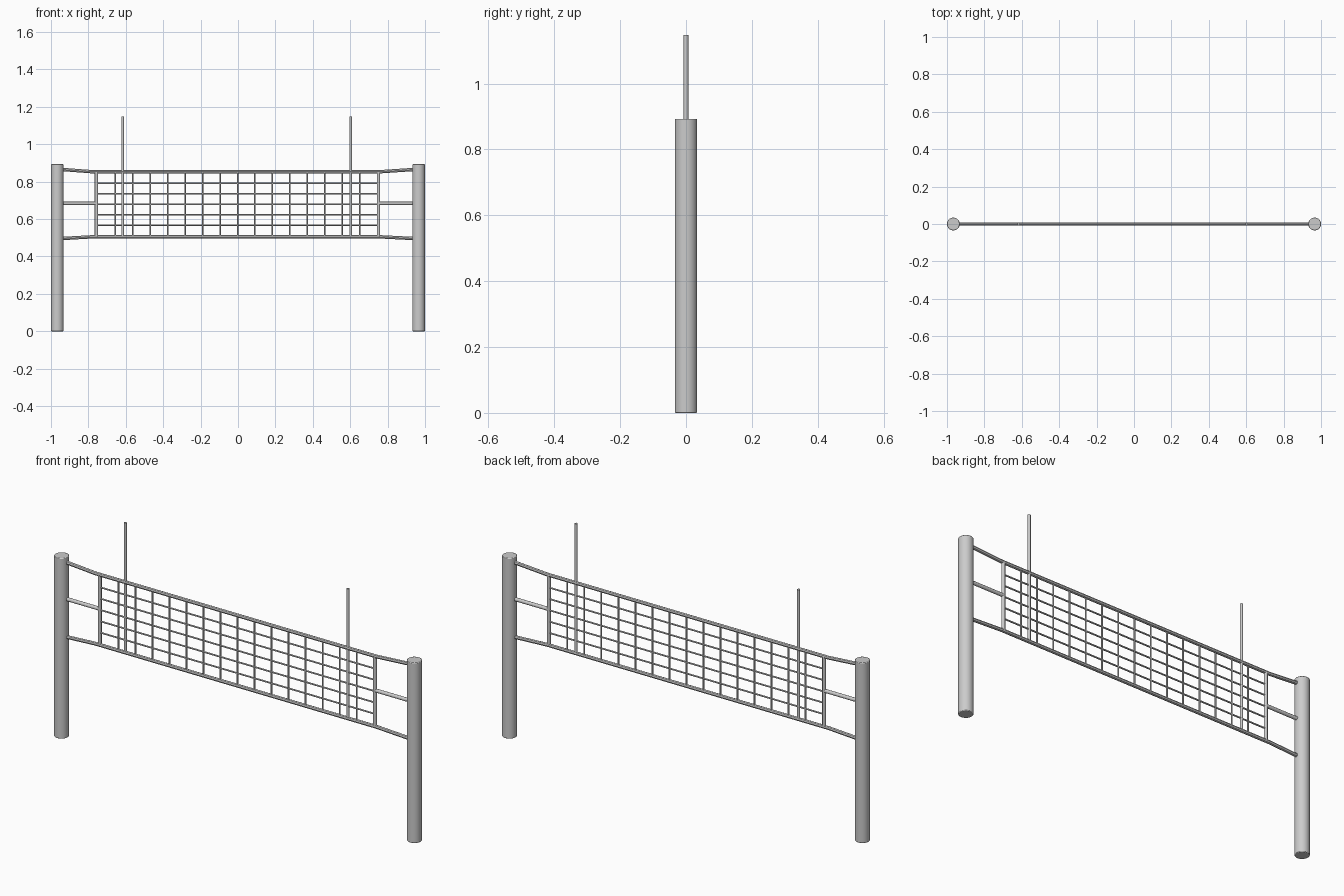
import bpy
from mathutils import Vector

cube = bpy.data.objects.get("Cube")
if cube:
    bpy.data.objects.remove(cube, do_unlink=True)

grey = bpy.data.materials.new("grey_metal")
grey.use_nodes = True
colour = (0.6, 0.6, 0.6, 1)
grey.diffuse_color = colour
grey.node_tree.nodes["Principled BSDF"].inputs["Base Color"].default_value = colour


def finish(obj, name):
    obj.name = name
    obj.data.materials.append(grey)
    bpy.ops.object.shade_smooth_by_angle(angle=0.7)
    return obj


def rod(name, start, end, radius, sides=12):
    """Straight round bar between two (x, z) points in the net plane."""
    a, b = (Vector((p[0], 0, p[1])) for p in (start, end))
    bpy.ops.mesh.primitive_cylinder_add(vertices=sides, radius=radius,
                                        depth=(b - a).length, location=(a + b) / 2)
    obj = bpy.context.object
    obj.rotation_euler = (b - a).to_track_quat('Z', 'Y').to_euler()
    return finish(obj, name)


def tube(name, points, radius):
    """Bent round rope through (x, z) points, converted to a mesh."""
    curve = bpy.data.curves.new(name, 'CURVE')
    curve.dimensions = '3D'
    curve.bevel_depth = radius
    curve.bevel_resolution = 2
    curve.use_fill_caps = True
    spline = curve.splines.new('POLY')
    spline.points.add(len(points) - 1)
    for point, (x, z) in zip(spline.points, points):
        point.co = (x, 0, z, 1)
    obj = bpy.data.objects.new(name, curve)
    bpy.context.collection.objects.link(obj)
    bpy.ops.object.select_all(action='DESELECT')
    obj.select_set(True)
    bpy.context.view_layer.objects.active = obj
    bpy.ops.object.convert(target='MESH')
    return finish(bpy.context.object, name)


POST_X, POST_R, POST_H = 0.966, 0.034, 0.893
TOP, MIDDLE, BOTTOM = 0.853, 0.684, 0.505
LEFT, RIGHT = 0.751, -0.757

# Posts with a softened top rim
for side, x in (("left", POST_X), ("right", -POST_X)):
    post = rod(side + "_post", (x, 0), (x, POST_H), POST_R, 32)
    bevel = post.modifiers.new("rim", 'BEVEL')
    bevel.width = 0.003
    bevel.segments = 2
    bevel.limit_method = 'ANGLE'

# Top and bottom ropes, spreading slightly towards the posts
for name, z, spread in (("top_rope", TOP, 0.012), ("bottom_rope", BOTTOM, -0.009)):
    tube(name, [(-0.94, z + spread), (-0.78, z), (0.76, z), (0.94, z + spread)], 0.009)

# Side bands and middle ties
for side, x, post_x in (("left", LEFT, 0.94), ("right", RIGHT, -0.94)):
    rod(side + "_band", (x, BOTTOM), (x, TOP), 0.009)
    rod(side + "_middle_tie", (x, MIDDLE), (post_x, MIDDLE), 0.009)

# Net cords
for i in range(15):
    x = -0.655 + i * 0.0932
    rod(f"upright_cord_{i + 1}", (x, BOTTOM), (x, TOP), 0.004, 8)
for i in range(5):
    z = 0.567 + i * 0.056
    rod(f"level_cord_{i + 1}", (RIGHT, z), (LEFT, z), 0.004, 8)

# Antennas
for side, x in (("left", 0.602), ("right", -0.617)):
    rod(side + "_antenna", (x, BOTTOM), (x, 1.148), 0.007)
